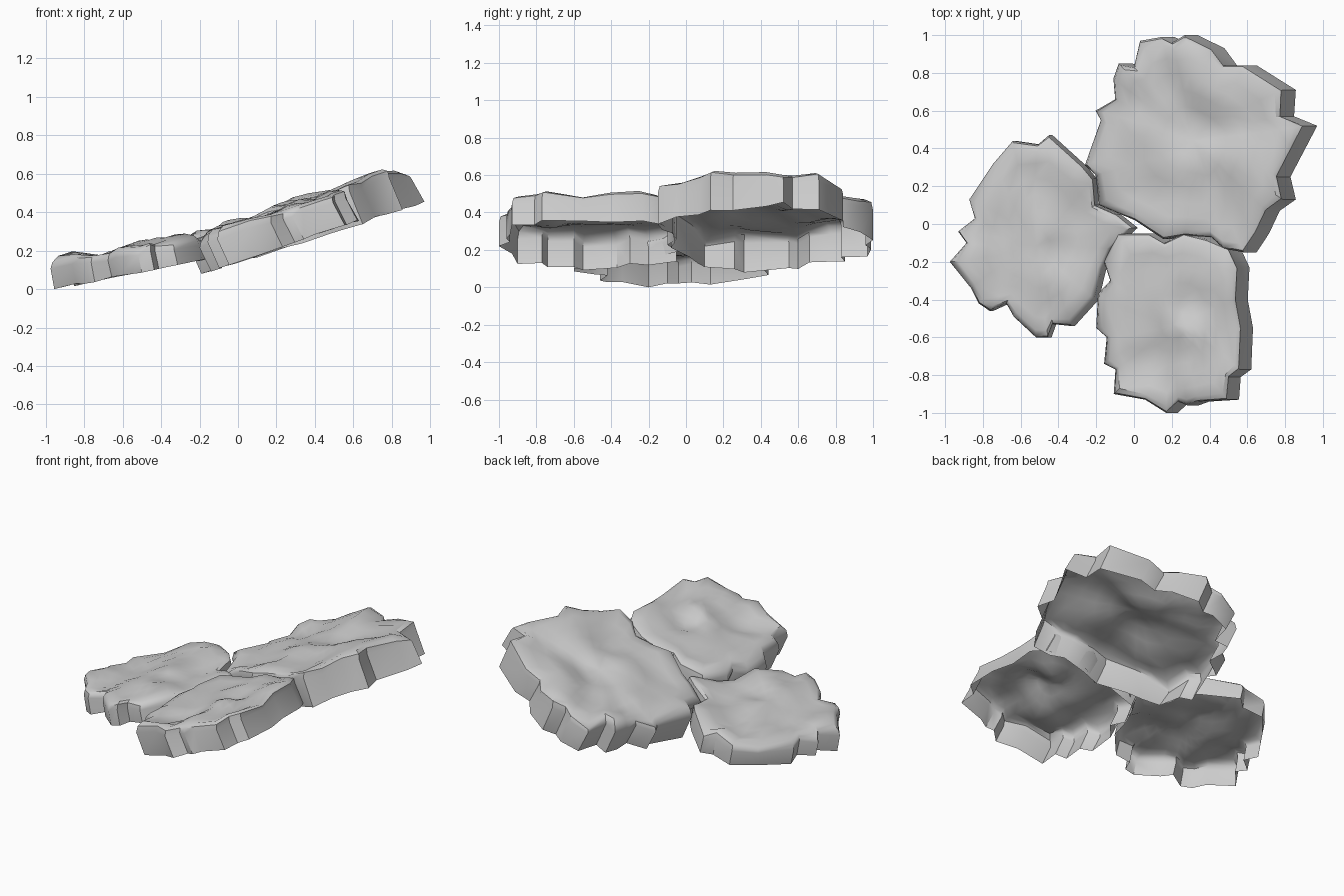
import bpy, bmesh
from mathutils import Vector, noise

if "Cube" in bpy.data.objects:
    bpy.data.objects.remove(bpy.data.objects["Cube"])

# visible outlines of the three stone slabs, seen from above
BACK = [(.05, .97), (.17, .99), (.23, .96), (.30, 1.0), (.45, .93), (.52, .84), (.63, .84),
        (.85, .71), (.84, .57), (.97, .52), (.92, .43), (.82, .25), (.85, .13), (.76, .07),
        (.70, -.05), (.63, -.15), (.52, -.13), (.45, -.07), (.30, -.06), (.18, -.08),
        (.02, .02), (-.08, .06), (-.18, .10), (-.20, .26), (-.26, .31), (-.17, .55),
        (-.20, .60), (-.09, .66), (-.10, .77), (-.07, .85), (.015, .83)]
LEFT = [(-.635, .44), (-.5, .42), (-.44, .47), (-.26, .31), (-.2, .24), (-.19, .1),
        (-.07, .05), (.02, -.02), (-.1, -.13), (-.15, -.24), (-.19, -.4), (-.32, -.54),
        (-.42, -.53), (-.445, -.6), (-.51, -.6), (-.63, -.49), (-.67, -.42), (-.76, -.46),
        (-.82, -.42), (-.86, -.34), (-.975, -.2), (-.885, -.1), (-.93, -.04), (-.84, .03),
        (-.87, .13), (-.74, .32)]
FRONT = [(-.075, -.05), (.1, -.05), (.19, -.1), (.3, -.05), (.43, -.08), (.56, -.13),
         (.61, -.23), (.6, -.4), (.63, -.55), (.62, -.77), (.56, -.81), (.55, -.93),
         (.38, -.94), (.32, -.96), (.27, -.94), (.2, -1.0), (.08, -.93), (-.1, -.9),
         (-.09, -.77), (-.155, -.74), (-.14, -.6), (-.2, -.55), (-.19, -.37), (-.12, -.3),
         (-.155, -.2)]

RINGS = [.985, .93, .80, .65, .49, .33, .17]


def bump(x, y, seed):
    return noise.noise(Vector((x * 5, y * 5, seed))) * .055


def slab(name, outline, top, bottom, seed):
    """Open-bottomed rocky shell; top and bottom are (height at x=0, slope in x)."""
    bm = bmesh.new()
    n = len(outline)
    cx = sum(p[0] for p in outline) / n
    cy = sum(p[1] for p in outline) / n
    lo, hi = min(p[0] for p in outline), max(p[0] for p in outline)
    lean = (top[0] - bottom[0]) * top[1]
    rim, foot = [], []
    for x, y in outline:
        w = (x - lo) / (hi - lo)
        rim.append((x - lean * w, y))
        foot.append((x + lean * (1 - w), y))

    rings = []
    # lower edge of the leaning wall
    rings.append([bm.verts.new((x, y, bottom[0] + bottom[1] * x + bump(x, y, seed + 9) * .35))
                  for x, y in foot])
    # shoulder below the rounded top edge
    rings.append([bm.verts.new((x, y, top[0] + top[1] * x - .045 + bump(x, y, seed) * .6))
                  for x, y in rim])
    # bumpy top surface
    for s in RINGS:
        ring = []
        for i in range(n):
            soft = (Vector(rim[i - 1]) + Vector(rim[i]) + Vector(rim[(i + 1) % n])) / 3
            p = soft.lerp(Vector(rim[i]), max(0, (s - .5) * 2))
            x, y = cx + (p.x - cx) * s, cy + (p.y - cy) * s
            drop = .015 if s > .95 else 0
            ring.append(bm.verts.new((x, y, top[0] + top[1] * x - drop + bump(x, y, seed))))
        rings.append(ring)
    for a, b in zip(rings, rings[1:]):
        for i in range(n):
            j = (i + 1) % n
            bm.faces.new((a[j], a[i], b[i], b[j]))
    mid = bm.verts.new((cx, cy, top[0] + top[1] * cx + bump(cx, cy, seed)))
    for i in range(n):
        bm.faces.new((rings[-1][(i + 1) % n], rings[-1][i], mid))
    me = bpy.data.meshes.new(name)
    bm.to_mesh(me)
    bm.free()
    ob = bpy.data.objects.new(name, me)
    bpy.context.collection.objects.link(ob)
    return ob


slabs = [slab("back_stone_slab", BACK, (.355, .33), (.145, .32), 1.3),
         slab("left_stone_slab", LEFT, (.315, .16), (.195, .20), 4.7),
         slab("front_stone_slab", FRONT, (.335, .33), (.150, .34), 8.1)]

# rest the lowest edge on the ground and smooth the rock
ground = min(v.co.z for ob in slabs for v in ob.data.vertices)
for ob in slabs:
    for v in ob.data.vertices:
        v.co.z -= ground
    ob.select_set(True)
bpy.context.view_layer.objects.active = slabs[0]
bpy.ops.object.shade_smooth_by_angle(angle=0.7)
